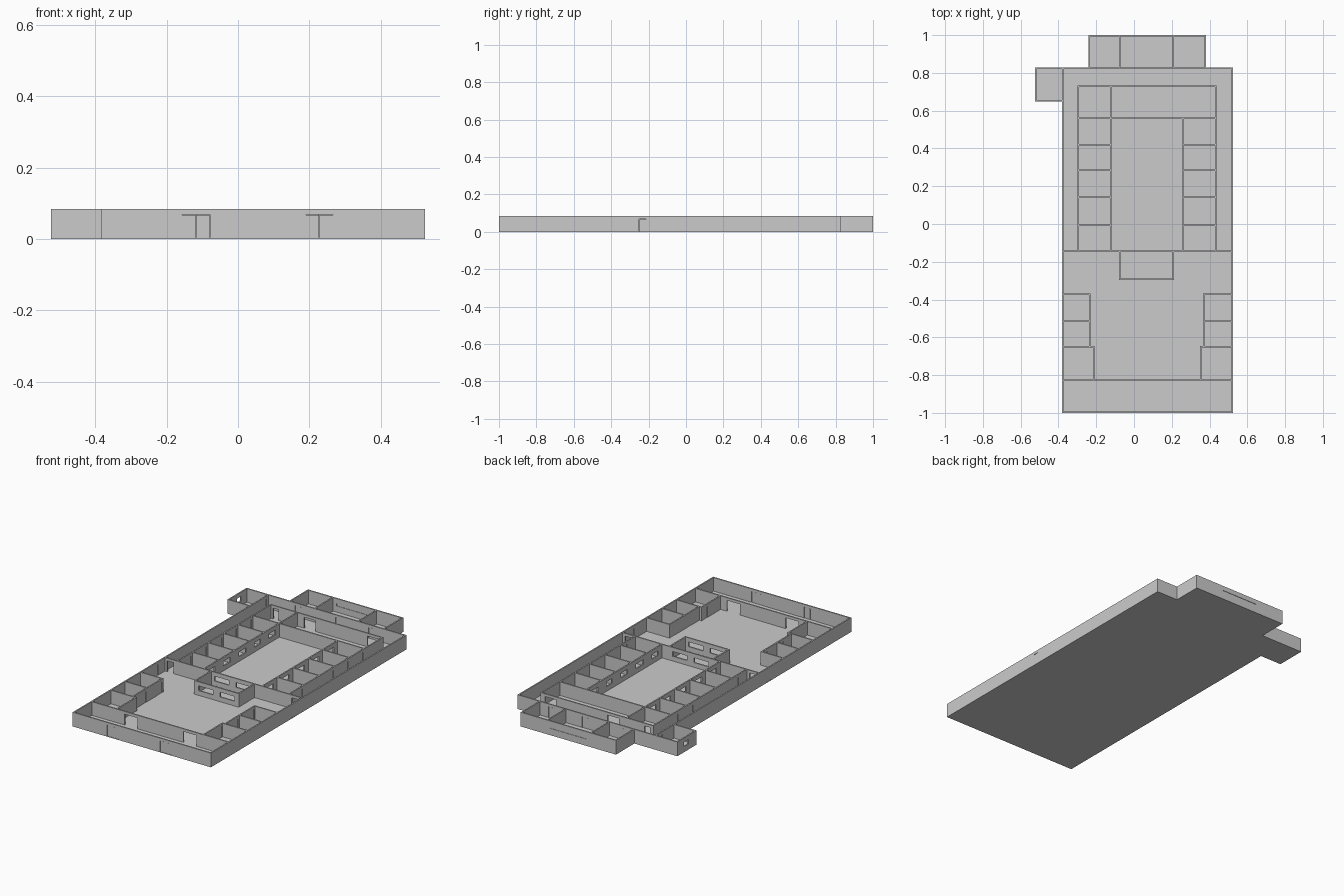
import bpy, bmesh

if "Cube" in bpy.data.objects:
    bpy.data.objects.remove(bpy.data.objects["Cube"])

H, T, FLOOR = 0.084, 0.008, 0.004   # wall height, wall thickness, slab thickness
DOOR_H, SILL, HEAD = 0.068, 0.032, 0.06


def boxes(name, parts):
    """One object made of (x0, x1, y0, y1, z0, z1) boxes."""
    bm = bmesh.new()
    for x0, x1, y0, y1, z0, z1 in parts:
        vs = bmesh.ops.create_cube(bm, size=1)["verts"]
        for v in vs:
            v.co = (x1 if v.co.x > 0 else x0, y1 if v.co.y > 0 else y0, z1 if v.co.z > 0 else z0)
    me = bpy.data.meshes.new(name)
    bm.to_mesh(me)
    bm.free()
    ob = bpy.data.objects.new(name, me)
    bpy.context.collection.objects.link(ob)
    return ob


def wall(name, axis, at, a, b, doors=(), openings=(), windows=(), slots=()):
    """Wall along an axis; doors get leaves, openings and windows stay open."""
    def box(s, e, z0, z1, t=T):
        lo, hi = at - t / 2, at + t / 2
        return (s, e, lo, hi, z0, z1) if axis == 'x' else (lo, hi, s, e, z0, z1)
    gaps = [(s, e, FLOOR, DOOR_H) for s, e in list(doors) + list(openings)]
    gaps += [(s, e, SILL, HEAD) for s, e in windows] + [(s, e, 0.04, 0.055) for s, e in slots]
    a, b = a - T / 2, b + T / 2
    parts, pos = [], a
    for s, e, z0, z1 in sorted(gaps):
        parts += [box(pos, s, 0, H), box(s, e, z1, H)]
        if z0 > FLOOR:
            parts.append(box(s, e, 0, z0))
        pos = e
    parts.append(box(pos, b, 0, H))
    boxes(name + "_wall", parts)
    # door leaves, paired when the door is wide
    leaves = []
    for s, e in doors:
        n = 2 if e - s > 0.06 else 1
        w = (e - s) / n
        leaves += [box(s + i * w + 0.0008, s + (i + 1) * w - 0.0008, FLOOR, DOOR_H - 0.001, 0.005)
                   for i in range(n)]
    if leaves:
        boxes(name + "_doors", leaves)
    if slots:
        boxes(name + "_glass", [box(s, e, 0.04, 0.055, 0.003) for s, e in slots])


# main outline
L, R, F, B = -0.378, 0.519, -0.996, 0.824
NL, NR, NB = -0.238, 0.378, 0.996     # north annex
WL, WF = -0.519, 0.652                # west annex

# floor slabs
h = T / 2
boxes("main_floor", [(L - h, R + h, F - h, B + h, 0, FLOOR)])
boxes("north_annex_floor", [(NL - h, NR + h, B + h, NB + h, 0, FLOOR)])
boxes("west_annex_floor", [(WL - h, L - h, WF - h, B + h, 0, FLOOR)])

# outer walls
wall("front", 'x', F, L, R, doors=[(-0.157, -0.079), (0.19, 0.266)])
wall("back", 'x', B, L, R, doors=[(-0.2, -0.16), (0.03, 0.1), (0.28, 0.32)])
wall("left", 'y', L, F, B, doors=[(-0.25, -0.213), (0.765, 0.8)])
wall("right", 'y', R, F, B, doors=[(-0.25, -0.213)])

# annexes
wall("north_annex_back", 'x', NB, NL, NR, slots=[(-0.05, 0.19)])
for i, x in enumerate((NL, -0.076, 0.209, NR)):
    wall(f"north_annex_cross_{i}", 'y', x, B, NB)
wall("west_annex_outer", 'y', WL, WF, B, windows=[(0.725, 0.765)])
wall("west_annex_front", 'x', WF, WL, L)
wall("west_annex_back", 'x', B, WL, L)

# inner block of rooms around the courtyard
IL, IR, CL, CR, IF, IB = -0.296, 0.434, -0.123, 0.259, -0.144, 0.73
rows = [IF, -0.006, 0.141, 0.285, 0.42, 0.56]
room_doors = [(y - 0.055, y - 0.018) for y in rows[1:]]
room_windows = [(y0 + 0.04, y1 - 0.04) for y0, y1 in zip(rows, rows[1:])]
wall("room_left_outer", 'y', IL, IF, IB, doors=room_doors)
wall("room_right_outer", 'y', IR, IF, IB, doors=room_doors)
wall("room_left_court", 'y', CL, IF, IB, windows=room_windows)
wall("room_right_court", 'y', CR, IF, 0.56, windows=room_windows)
for i, y in enumerate(rows[1:-1]):
    wall(f"room_divider_left_{i}", 'x', y, IL, CL)
    wall(f"room_divider_right_{i}", 'x', y, CR, IR)
wall("court_back", 'x', 0.56, IL, IR)
wall("block_back", 'x', IB, IL, IR, openings=[(-0.28, -0.243), (-0.075, 0.0), (0.338, 0.41)])
wall("block_front", 'x', IF, L, R, openings=[(-0.36, -0.318), (0.455, 0.497)],
     windows=[(-0.05, 0.045), (0.09, 0.185)])

# counter room facing the hall
KF, KL, KR = -0.293, -0.075, 0.209
wall("counter_front", 'x', KF, KL, KR, windows=[(-0.05, 0.045), (0.09, 0.185)])
wall("counter_left", 'y', KL, KF, IF)
wall("counter_right", 'y', KR, KF, IF, doors=[(-0.2, -0.163)])

# side rooms of the hall
LOBBY = -0.828
for side, edge, near, far in (("left", L, -0.234, -0.213), ("right", R, 0.369, 0.354)):
    for i, (y, x) in enumerate(((-0.372, near), (-0.516, near), (-0.65, far))):
        wall(f"side_room_{side}_{i}", 'x', y, min(edge, x), max(edge, x))
    wall(f"side_room_{side}_inner", 'y', near, -0.65, -0.372,
         doors=[(-0.57, -0.533), (-0.42, -0.383)])
    wall(f"side_room_{side}_front", 'y', far, LOBBY, -0.65, doors=[(-0.7, -0.663)])

# lobby partition with two wide openings
wall("lobby", 'x', LOBBY, L, R, openings=[(-0.16, -0.075), (0.225, 0.31)])
